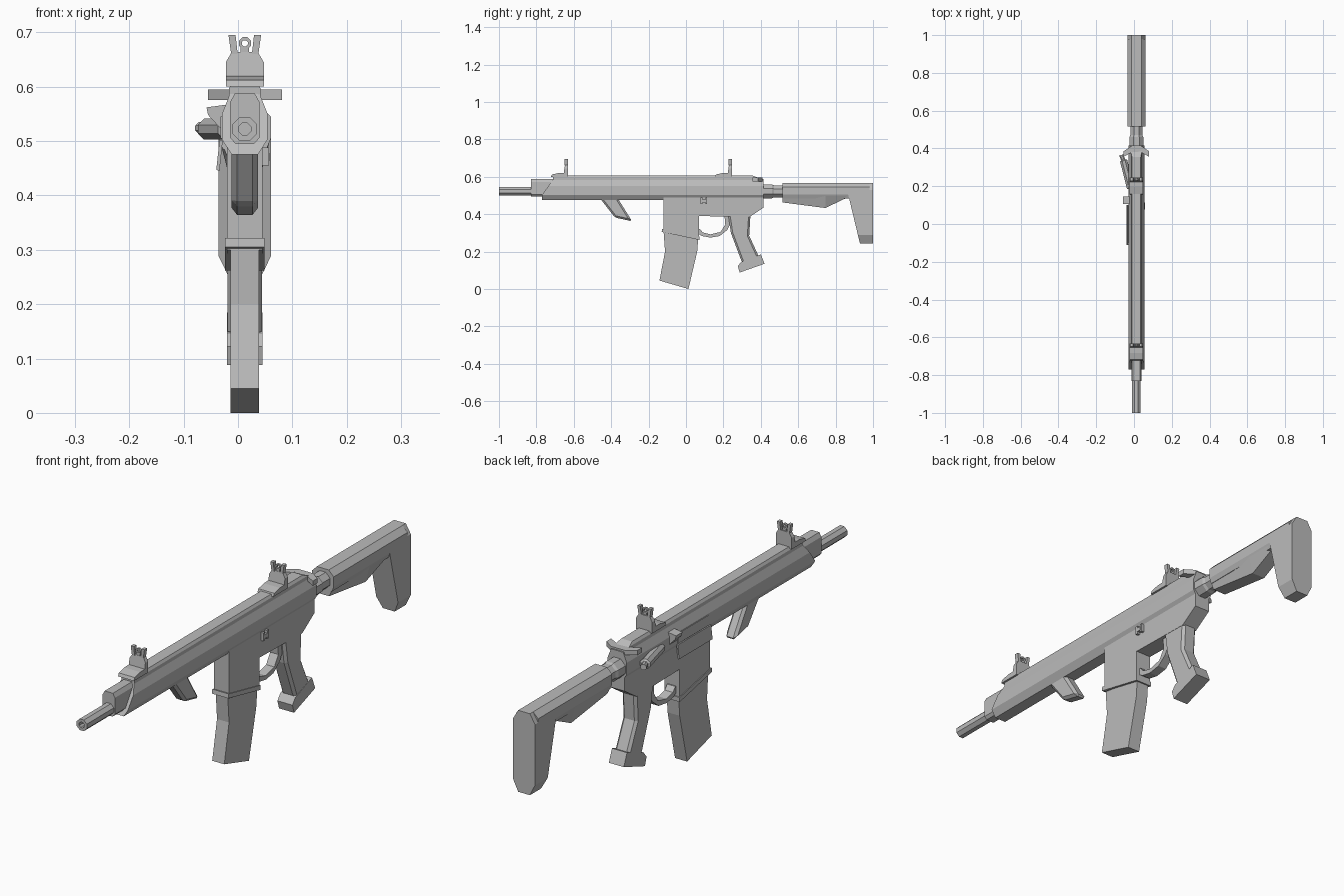
import bpy, bmesh, math
from mathutils import Vector

if "Cube" in bpy.data.objects:
    bpy.data.objects.remove(bpy.data.objects["Cube"])

CX = 0.0125  # centre plane of the body
grey = bpy.data.materials.new("mid grey")
grey.diffuse_color = (0.5, 0.5, 0.5, 1)
grey.use_nodes = True
grey.node_tree.nodes["Principled BSDF"].inputs["Base Color"].default_value = grey.diffuse_color


def loft(name, rings, bevel=0):
    """Skin a list of equal-length point rings, capping both ends."""
    bm = bmesh.new()
    vs = [[bm.verts.new(p) for p in r] for r in rings]
    n = len(vs[0])
    for a, b in zip(vs, vs[1:]):
        for i in range(n):
            bm.faces.new((a[i], a[(i + 1) % n], b[(i + 1) % n], b[i]))
    bm.faces.new(vs[0])
    bm.faces.new(vs[-1])
    bmesh.ops.recalc_face_normals(bm, faces=bm.faces)
    me = bpy.data.meshes.new(name)
    bm.to_mesh(me)
    bm.free()
    me.materials.append(grey)
    ob = bpy.data.objects.new(name, me)
    bpy.context.collection.objects.link(ob)
    if bevel:
        m = ob.modifiers.new("chamfer", 'BEVEL')
        m.width, m.segments = bevel, 1
    return ob


def side(name, pts, hw, bevel=0, x=CX):
    """Extrude a (y, z) outline across the width."""
    return loft(name, [[(x + s * hw, y, z) for y, z in pts] for s in (-1, 1)], bevel)


def section(half, y):
    """Mirrored (half width, z) section; y is a number or a function of z."""
    f = y if callable(y) else (lambda z: y)
    return ([(CX + w, f(z), z) for w, z in half] +
            [(CX - w, f(z), z) for w, z in reversed(half)])


def along(name, half, y0, y1):
    return loft(name, [section(half, y0), section(half, y1)])


def rod(name, stations, n=8):
    """Faceted round part through (point, radius) stations."""
    axis = Vector(stations[0][0]) - Vector(stations[-1][0])
    q = axis.to_track_quat('Z', 'Y')
    ang = [math.tau * (i + 0.5) / n for i in range(n)]
    return loft(name, [[Vector(p) + q @ Vector((r * math.cos(a), r * math.sin(a), 0))
                        for a in ang] for p, r in stations])


# barrel with bore
ZB = 0.522
rod("barrel", [((CX, y, ZB), r) for y, r in
               ((-0.75, .024), (-1, .024), (-1.0, .012), (-0.93, .012))][::1])
along("gas_block", [(.017, .495), (.027, .506), (.027, .572), (.018, .588)], -0.83, -0.69)

# handguard and upper receiver, slanted at the front
along("handguard_upper_receiver",
      [(.024, .475), (.042, .503), (.042, .55), (.027, .588)],
      lambda z: -0.77 + max(0, z - .503) * 0.72, 0.415)
along("top_rail", [(.029, .58), (.029, .597), (.023, .607)],
      -0.71, lambda z: 0.41 - max(0, z - .585) * 2.5)

# lower receiver with magazine well
side("lower_receiver", [(-.12, .49), (-.12, .30), (.07, .27), (.07, .39), (.34, .385),
                        (.415, .435), (.415, .49)], .033)
side("magazine_collar", [(-.128, .322), (-.13, .305), (.073, .262), (.073, .28)], .036)
side("magazine", [(-.12, .31), (-.112, .20), (-.142, .045), (.013, 0),
                  (.06, .20), (.066, .28)], .0265)

# trigger guard
side("trigger_guard", [(.06, .30), (.085, .283), (.13, .275), (.18, .283), (.22, .315),
                       (.235, .345), (.235, .40), (.205, .40), (.21, .345), (.185, .305),
                       (.13, .292), (.09, .302), (.075, .32), (.06, .32)], .018)

# pistol grip with flared base
side("pistol_grip", [(.225, .40), (.24, .30), (.30, .14), (.40, .15),
                     (.338, .285), (.345, .40)], .032, .01)
side("grip_base", [(.295, .145), (.277, .122), (.287, .088), (.42, .135),
                   (.40, .185)], .033)

# angled foregrip
side("foregrip", [(-.46, .485), (-.365, .485), (-.288, .362), (-.38, .382)], .024, .01)

# buffer tube and stock
rod("buffer_tube", [((CX, .40, ZB), .040), ((CX, .46, ZB), .040),
                    ((CX, .47, ZB), .035), ((CX, .53, ZB), .035)])
along("stock_bar", [(.04, .485), (.048, .505), (.048, .545), (.026, .567)], .515, .98)
loft("stock_wedge", [section([(.028, zb), (.047, .505)], y)
                     for y, zb in ((.515, .463), (.745, .433), (.875, .495))])
butt = [(.026, .243), (.048, .288), (.048, .53), (.026, .567)]
loft("stock_butt", [section(butt, lambda z: .93 - (z - .243) * .24), section(butt, 1.0)])

# charging handle, swept wings
wing = [(.03, .41), (.068, .385), (.068, .355), (.028, .378)]
loft("charging_handle", [[(CX + w, y, z) for w, y in wing] +
                         [(CX - w, y, z) for w, y in reversed(wing)] for z in (.576, .595)])

# forward assist button on the left
rod("forward_assist", [((-.018, .19, ZB), .021), ((-.055, .335, ZB), .021),
                       ((-.057, .34, ZB + .002), .012), ((-.068, .365, ZB + .002), .012)])

# case deflector wedge
loft("case_deflector", [[(-.02, y, .51), (-.055, y, .548), (-.058, y, .562), (-.015, y, .568)]
                        for y in (.105, .145)])

# ejection port plate and its open hanging cover
loft("ejection_port", [[(-.025, y, .505), (-.032, y, .505), (-.032, y, .545), (-.025, y, .545)]
                       for y in (-.10, .095)])
loft("port_cover", [[(-.028, y, .502), (-.034, y, .502), (-.040, y, .447), (-.034, y, .445)]
                    for y in (-.11, .10)])

# bolt release on the right: paddle and two tabs
side("bolt_release", [(.085, .463), (.105, .463), (.105, .478), (.085, .478)], .006, 0, .052)
for y in (.078, .103):
    side("bolt_release_tab", [(y, .455), (y + .01, .455), (y + .01, .488), (y, .488)],
         .006, 0, .051)

# front and rear flip-up sights
for label, y in (("front", -.632), ("rear", .245)):
    side(label + "_sight_base", [(y - .09, .60), (y - .085, .612), (y - .05, .62),
                                 (y, .622), (y, .60)], .035)
    tower = [(.035, .618), (.035, .645), (.024, .664)]
    loft(label + "_sight_tower", [section(tower, lambda z: y - .022 + (z - .618) * .15),
                                  section(tower, y)])
    for s in (-1, 1):  # outward leaning ears
        ear = [(.013, .66), (.025, .66), (.030, .695), (.017, .695)]
        loft(label + "_sight_ear", [[(CX + s * w, yy, z) for w, z in ear]
                                    for yy in (y - .017, y)])
    # aperture ring on a short stem
    ring = [(a * math.tau / 8 + math.pi / 8) for a in range(9)]
    circ = [[(CX + r * math.cos(a), .680 + r * math.sin(a)) for a in ring[:8]]
            for r in (.012, .006)]
    for i in range(8):
        j = (i + 1) % 8
        quad = [circ[0][i], circ[0][j], circ[1][j], circ[1][i]]
        loft(label + "_sight_ring", [[(x, yy, z) for x, z in quad] for yy in (y - .014, y - .004)])
    along(label + "_sight_stem", [(.008, .66), (.008, .672)], y - .014, y - .004)
